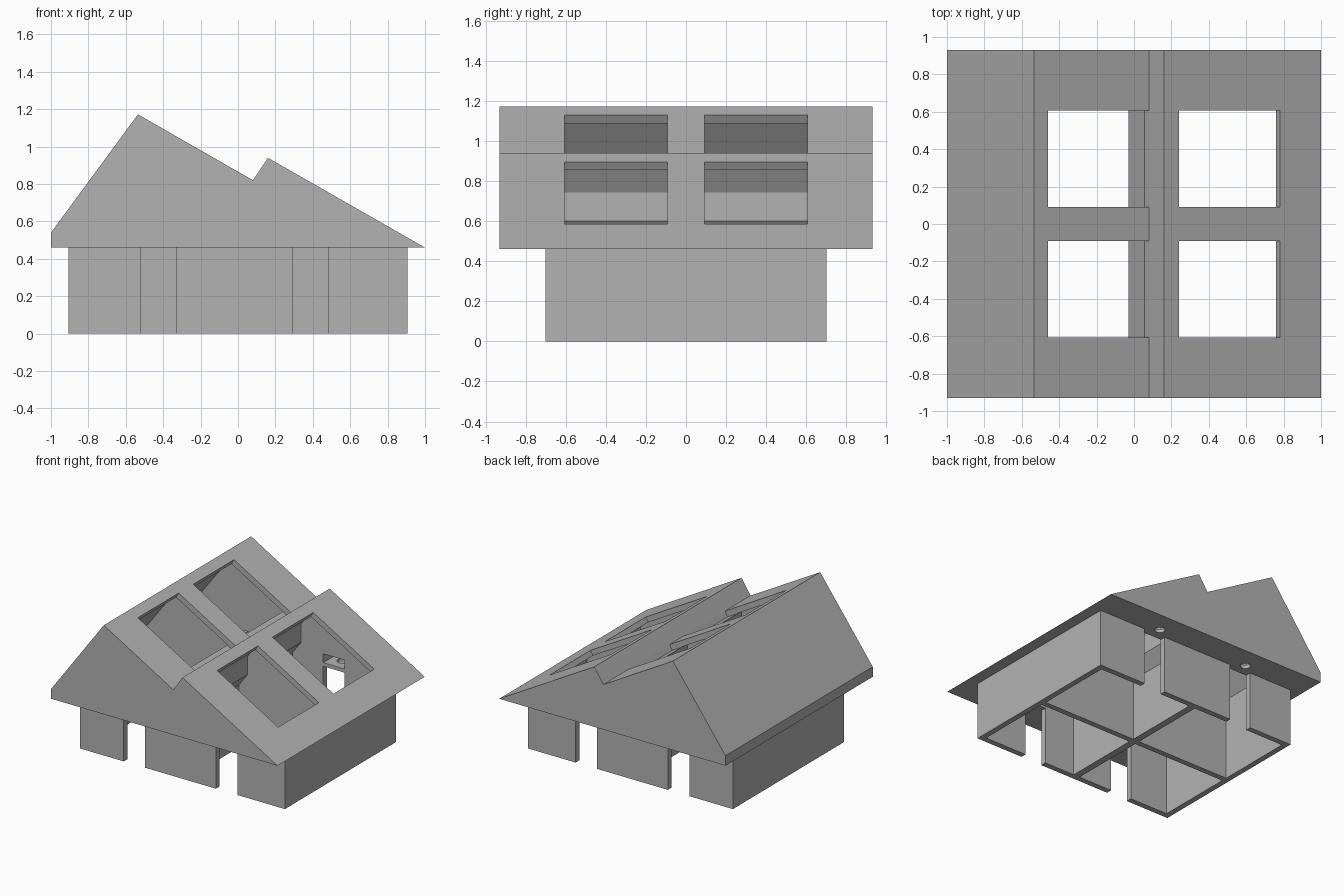
import bpy, bmesh, math
from mathutils import Vector

if "Cube" in bpy.data.objects:
    bpy.data.objects.remove(bpy.data.objects["Cube"], do_unlink=True)

GREY = (0.45, 0.45, 0.45, 1)
mat = bpy.data.materials.new("plain_grey")
mat.use_nodes = True
mat.diffuse_color = GREY
mat.node_tree.nodes["Principled BSDF"].inputs["Base Color"].default_value = GREY

T = 0.045                      # wall and roof thickness
W, D, EAVE = 0.905, 0.70, 0.46  # wall half width, half depth, height
ROOF_D = 0.93
DOORS = [(-0.52, -0.33), (0.295, 0.485)]


def prism(bm, profile, y0, y1):
    """Extrude an x-z profile along y into a closed solid."""
    face = bm.faces.new([bm.verts.new((x, y0, z)) for x, z in profile])
    res = bmesh.ops.extrude_face_region(bm, geom=[face])
    verts = [v for v in res["geom"] if isinstance(v, bmesh.types.BMVert)]
    bmesh.ops.translate(bm, verts=verts, vec=(0, y1 - y0, 0))


def box(bm, x0, x1, y0, y1, z0, z1):
    prism(bm, [(x0, z0), (x1, z0), (x1, z1), (x0, z1)], y0, y1)


def finish(bm, name):
    bmesh.ops.recalc_face_normals(bm, faces=bm.faces[:])
    me = bpy.data.meshes.new(name)
    bm.to_mesh(me)
    bm.free()
    me.materials.append(mat)
    ob = bpy.data.objects.new(name, me)
    bpy.context.scene.collection.objects.link(ob)
    return ob


def carve(ob, cutters):
    for c in cutters:
        mod = ob.modifiers.new("cut", "BOOLEAN")
        mod.operation = "DIFFERENCE"
        mod.solver = "EXACT"
        mod.object = c
    deps = bpy.context.evaluated_depsgraph_get()
    deps.update()
    me = bpy.data.meshes.new_from_object(ob.evaluated_get(deps))
    ob.modifiers.clear()
    ob.data = me


# Saw-tooth roof block with flat soffit
bm = bmesh.new()
prism(bm, [(-1, EAVE), (1, EAVE), (0.16, 0.94), (0.08, 0.82),
           (-0.535, 1.172), (-1, 0.54)], -ROOF_D, ROOF_D)
roof = finish(bm, "roof")

# Wall block
bm = bmesh.new()
box(bm, -W, W, -D, D, 0, EAVE)
walls = finish(bm, "walls")

# Four rooms reaching up under the roof; the material between them is the partitions
xi = W - T
left_room = [(-xi, -0.1), (-0.03, -0.1), (-0.03, 0.831), (-0.522, 1.111), (-xi, 0.66)]
right_room = [(0.025, -0.1), (xi, -0.1), (xi, 0.491), (0.177, 0.879),
              (0.1, 0.744), (0.1, 0.6), (0.025, 0.5)]
bm = bmesh.new()
for profile in (left_room, right_room):
    for s in (-1, 1):
        prism(bm, profile, s * T / 2, s * (D - T))
rooms = finish(bm, "room_cutter")

# Skylights cut square to the roof slope
bm = bmesh.new()
for a, b in (((-0.46, 1.129), (0.08, 0.82)), ((0.24, 0.894), (0.78, 0.586))):
    a, b = Vector(a), Vector(b)
    d = (b - a).normalized()
    n = Vector((-d.y, d.x))
    for s in (-1, 1):
        prism(bm, [a + n * 0.1, a - n * (T + 0.002), b - n * (T + 0.002), b + n * 0.002],
              s * 0.092, s * 0.607)
skylights = finish(bm, "skylight_cutter")

# Doorways, lamp pockets above them and round lamp holes in the soffit
doors_bm, pocket_bm, hole_bm = bmesh.new(), bmesh.new(), bmesh.new()
for x0, x1 in DOORS:
    for s in (-1, 1):
        box(doors_bm, x0, x1, s * 0.6, s * 0.8, -0.1, 0.6)
        box(pocket_bm, x0, x1, s * 0.6, s * 0.82, 0.49, 0.56)
        ring = bmesh.ops.create_cone(hole_bm, cap_ends=True, segments=24,
                                     radius1=0.038, radius2=0.038, depth=0.12)
        bmesh.ops.translate(hole_bm, verts=ring["verts"],
                            vec=((x0 + x1) / 2, s * 0.757, EAVE))
doors = finish(doors_bm, "door_cutter")
pockets = finish(pocket_bm, "pocket_cutter")
holes = finish(hole_bm, "lamp_hole_cutter")

carve(roof, [rooms, skylights, pockets, holes])
carve(walls, [rooms, doors])
for c in (rooms, skylights, doors, pockets, holes):
    bpy.data.objects.remove(c, do_unlink=True)
